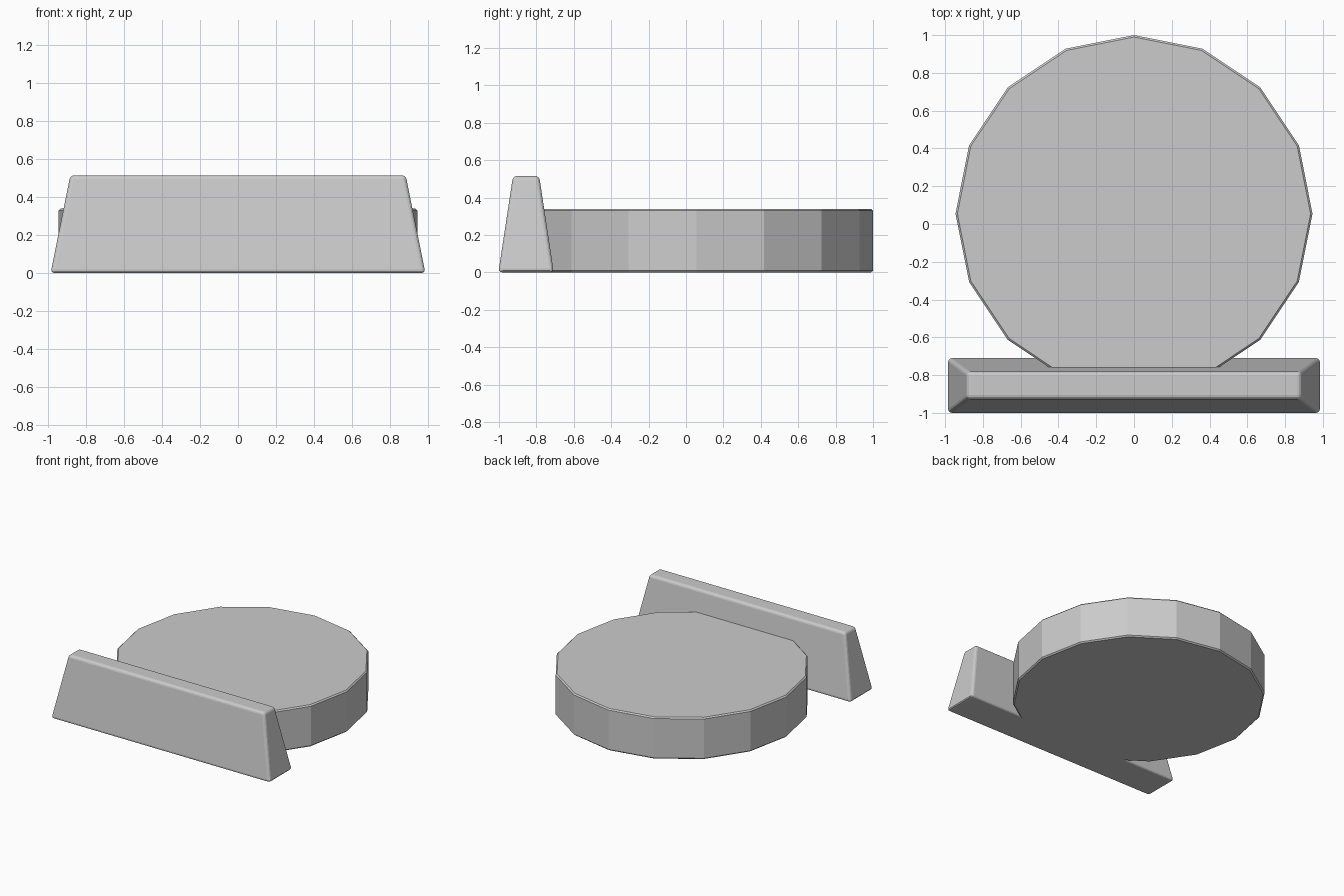
import bpy
import bmesh
import math
from mathutils import Matrix, Vector

cube = bpy.data.objects.get("Cube")
if cube:
    bpy.data.objects.remove(cube, do_unlink=True)

# Single light grey material
grey = bpy.data.materials.new("light_grey")
grey.use_nodes = True
color = (0.6, 0.6, 0.6, 1.0)
grey.diffuse_color = color
grey.node_tree.nodes["Principled BSDF"].inputs["Base Color"].default_value = color


def finish(name, bm, bevel, segments):
    """Turn a bmesh into an object with softened edges."""
    bmesh.ops.recalc_face_normals(bm, faces=bm.faces)
    mesh = bpy.data.meshes.new(name)
    bm.to_mesh(mesh)
    bm.free()
    mesh.materials.append(grey)
    obj = bpy.data.objects.new(name, mesh)
    bpy.context.collection.objects.link(obj)
    mod = obj.modifiers.new("soft_edges", 'BEVEL')
    mod.width = bevel
    mod.segments = segments
    mod.limit_method = 'ANGLE'
    mod.angle_limit = math.radians(40)
    return obj


# Round base: sixteen-sided disc with a corner pointing backwards
bm = bmesh.new()
height = 0.34
bmesh.ops.create_cone(
    bm, cap_ends=True, segments=16, radius1=0.945, radius2=0.945, depth=height,
    matrix=Matrix.Translation((0, 0.055, height / 2)))
finish("round_base", bm, 0.01, 1)

# Front wall: block whose four sides lean inwards towards the top
bm = bmesh.new()
bmesh.ops.create_cube(bm, size=2)
for v in bm.verts:
    top = v.co.z > 0
    half_x, half_y = (0.884, 0.07) if top else (0.988, 0.148)
    v.co = Vector((v.co.x * half_x, v.co.y * half_y - 0.855, 0.515 if top else 0))
finish("front_wall", bm, 0.02, 3)
